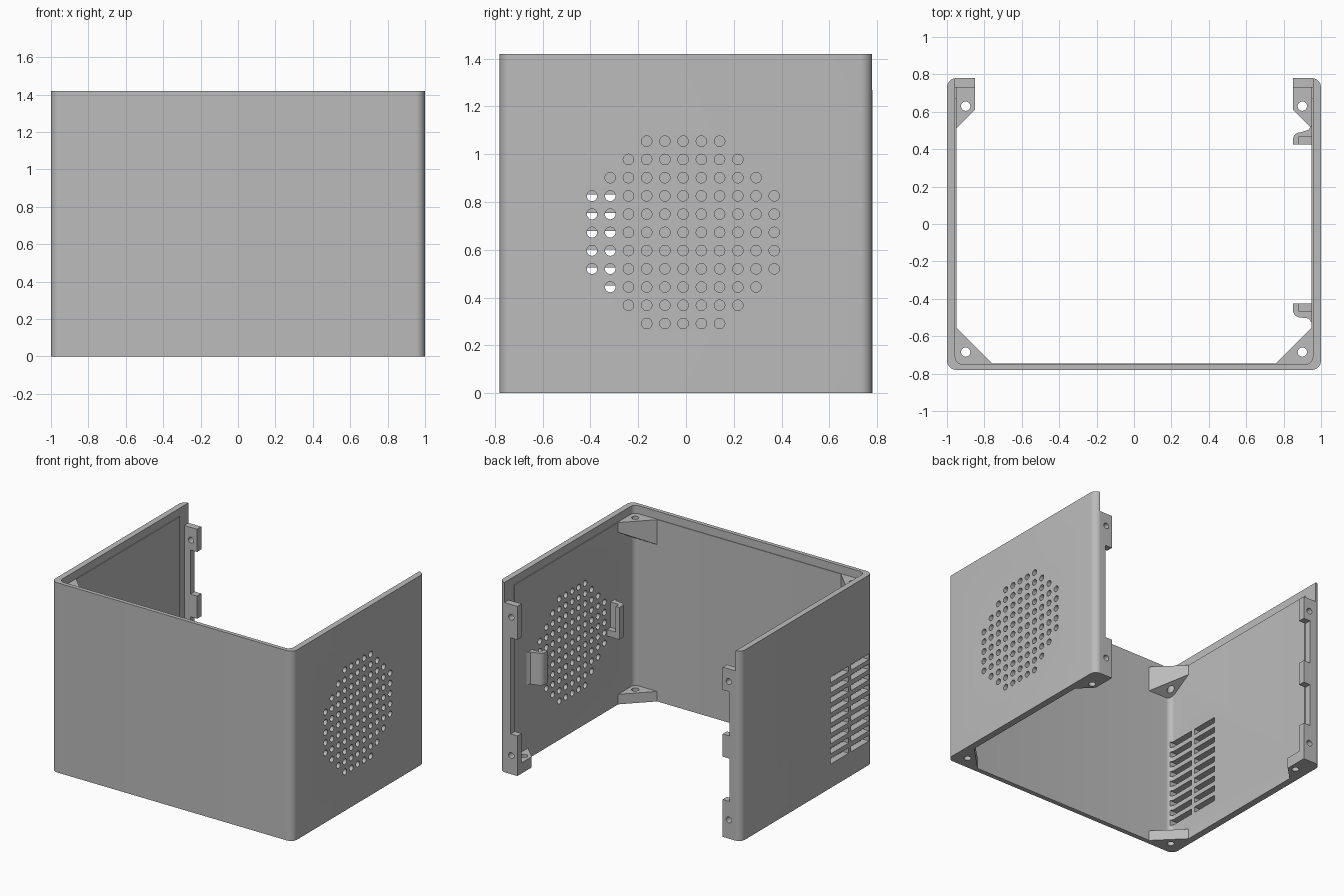
import bpy, bmesh, math
from mathutils import Matrix, Vector

cube = bpy.data.objects.get("Cube")
if cube:
    bpy.data.objects.remove(cube)

grey = bpy.data.materials.new("plain grey plastic")
grey.use_nodes = True
grey.diffuse_color = (0.5, 0.5, 0.5, 1)
grey.node_tree.nodes["Principled BSDF"].inputs["Base Color"].default_value = (0.5, 0.5, 0.5, 1)

HEIGHT, RIM, PITCH = 1.42, 1.36, 0.0763


def finish(name, bm):
    bmesh.ops.recalc_face_normals(bm, faces=bm.faces)
    mesh = bpy.data.meshes.new(name)
    bm.to_mesh(mesh)
    bm.free()
    mesh.materials.append(grey)
    obj = bpy.data.objects.new(name, mesh)
    bpy.context.collection.objects.link(obj)
    return obj


def prism(name, pts, z0, z1):
    bm = bmesh.new()
    face = bm.faces.new([bm.verts.new((x, y, z0)) for x, y in pts])
    ext = bmesh.ops.extrude_face_region(bm, geom=[face])
    top = [v for v in ext["geom"] if isinstance(v, bmesh.types.BMVert)]
    bmesh.ops.translate(bm, verts=top, vec=(0, 0, z1 - z0))
    return finish(name, bm)


def add_box(bm, lo, hi):
    lo, hi = Vector(lo), Vector(hi)
    bmesh.ops.create_cube(bm, size=1, matrix=Matrix.Translation((lo + hi) / 2)
                          @ Matrix.Diagonal((*(hi - lo), 1)))


def add_rod(bm, centre, radius, length, axis):
    turn = {"x": Matrix.Rotation(math.pi / 2, 4, "Y"),
            "y": Matrix.Rotation(math.pi / 2, 4, "X"), "z": Matrix()}[axis]
    bmesh.ops.create_cone(bm, cap_ends=True, segments=20, radius1=radius, radius2=radius,
                          depth=length, matrix=Matrix.Translation(centre) @ turn)


def boolean(obj, tool, operation="DIFFERENCE"):
    mod = obj.modifiers.new("cut", "BOOLEAN")
    mod.object, mod.operation, mod.solver = tool, operation, "EXACT"
    bpy.context.view_layer.update()
    bpy.context.view_layer.objects.active = obj
    bpy.ops.object.modifier_apply(modifier=mod.name)
    bpy.data.objects.remove(tool)


def cut(obj, bm):
    tool = finish("cutter", bm)
    tool.hide_render = True
    boolean(obj, tool)


def arc(cx, cy, r, a0, a1, n=8):
    return [(cx + r * math.cos(math.radians(a0 + (a1 - a0) * i / n)),
             cy + r * math.sin(math.radians(a0 + (a1 - a0) * i / n))) for i in range(n + 1)]


def inner_line(x, y, r, back):
    return ([(x, back)] + arc(x - r, y + r, r, 0, -90)
            + arc(r - x, y + r, r, 270, 180) + [(-x, back)])


# U-shaped shell with rounded corners
outer = (arc(-0.95, 0.73, 0.05, 90, 180) + arc(-0.95, -0.73, 0.05, 180, 270)
         + arc(0.95, -0.73, 0.05, 270, 360) + arc(0.95, 0.73, 0.05, 0, 90))
inner = inner_line(0.95, -0.745, 0.04, 0.78)[1:-1]
shell = prism("shell", outer + inner, 0, HEIGHT)

# thinner rim along the top and the back edges
boolean(shell, prism("cutter", inner_line(0.956, -0.75, 0.04, 0.9), RIM, HEIGHT + 0.1))
bm = bmesh.new()
add_box(bm, (-0.956, 0.67, 0.09), (0.956, 0.9, HEIGHT + 0.1))
cut(shell, bm)

# round vent holes in the left wall
bm = bmesh.new()
for i in range(-5, 6):
    for j in range(-5, 6):
        if i * i + j * j <= 29:
            add_rod(bm, (0.97, -0.012 + i * PITCH, 0.673 + j * PITCH), 0.022, 0.2, "x")
cut(shell, bm)

# two columns of vent slots in the right wall
bm = bmesh.new()
for k in range(9):
    z = 0.81 - k * PITCH
    for y0, y1 in ((-0.495, -0.28), (-0.735, -0.525)):
        add_box(bm, (-1.1, y0, z - 0.021), (-0.9, y1, z + 0.021))
cut(shell, bm)

for s, side in ((1, "left"), (-1, "right")):
    # front corner gussets, the upper one with a sloped underside
    tri = [(s * 0.955, -0.55), (s * 0.955, -0.75), (s * 0.755, -0.75)]
    low = prism(side + "_lower_gusset", tri, 0, 0.075)
    high = prism(side + "_upper_gusset", tri, 1.17, RIM)
    for v in high.data.vertices:
        if v.co.z < 1.2 and v.co.y > -0.6:
            v.co.z = 1.29
    for part in (low, high):
        bm = bmesh.new()
        add_rod(bm, (s * 0.9, -0.685, part.data.vertices[0].co.z), 0.025, 0.7, "z")
        cut(part, bm)
    # holes continue through the rounded shell corner
    # back foot bracket
    foot = prism(side + "_back_foot", [(s * 0.955, 0.75), (s * 0.85, 0.75), (s * 0.85, 0.61),
                                       (s * 0.955, 0.505)], 0, 0.08)
    bm = bmesh.new()
    add_rod(bm, (s * 0.9, 0.63, 0.04), 0.025, 0.3, "z")
    cut(foot, bm)

    # back flange with notches and screw holes
    bm = bmesh.new()
    add_box(bm, (min(s * 0.85, s * 0.956), 0.73, 0), (max(s * 0.85, s * 0.956), 0.78, 1.27))
    flange = finish(side + "_back_flange", bm)
    bm = bmesh.new()
    notches = ((0.3, 1.02),) if s > 0 else ((0.28, 0.6), (0.77, 1.1))
    for z0, z1 in notches:
        add_box(bm, (min(s * 0.8, s * 0.905), 0.7, z0), (max(s * 0.8, s * 0.905), 0.85, z1))
    for z in (0.14, 1.175):
        add_rod(bm, (s * 0.9, 0.755, z), 0.022, 0.2, "y")
    cut(flange, bm)

# pair of fan clips inside the left wall
for s, name, mid in ((1, "back", 0.45), (-1, "front", 0.46)):
    back = [(0.955, s * 0.535), (0.935, s * 0.505)] + arc(0.89, s * mid, 0.04, s * 90, s * 180, 6)
    hook = back + [(0.85, s * 0.425), (0.88, s * 0.425), (0.88, s * 0.465), (0.955, s * 0.465)]
    shelf = back + [(0.85, s * 0.425), (0.955, s * 0.425)]
    clip = prism(name + "_fan_clip", hook, 0.6, 0.8)
    boolean(clip, prism("shelf", shelf, 0.56, 0.61), "UNION")

# smooth curved surfaces, keep edges sharp
bpy.ops.object.select_all(action="DESELECT")
for obj in bpy.context.collection.objects:
    if obj.type == "MESH" and grey.name in obj.data.materials:
        obj.select_set(True)
        bpy.context.view_layer.objects.active = obj
bpy.ops.object.shade_smooth_by_angle(angle=math.radians(30))
